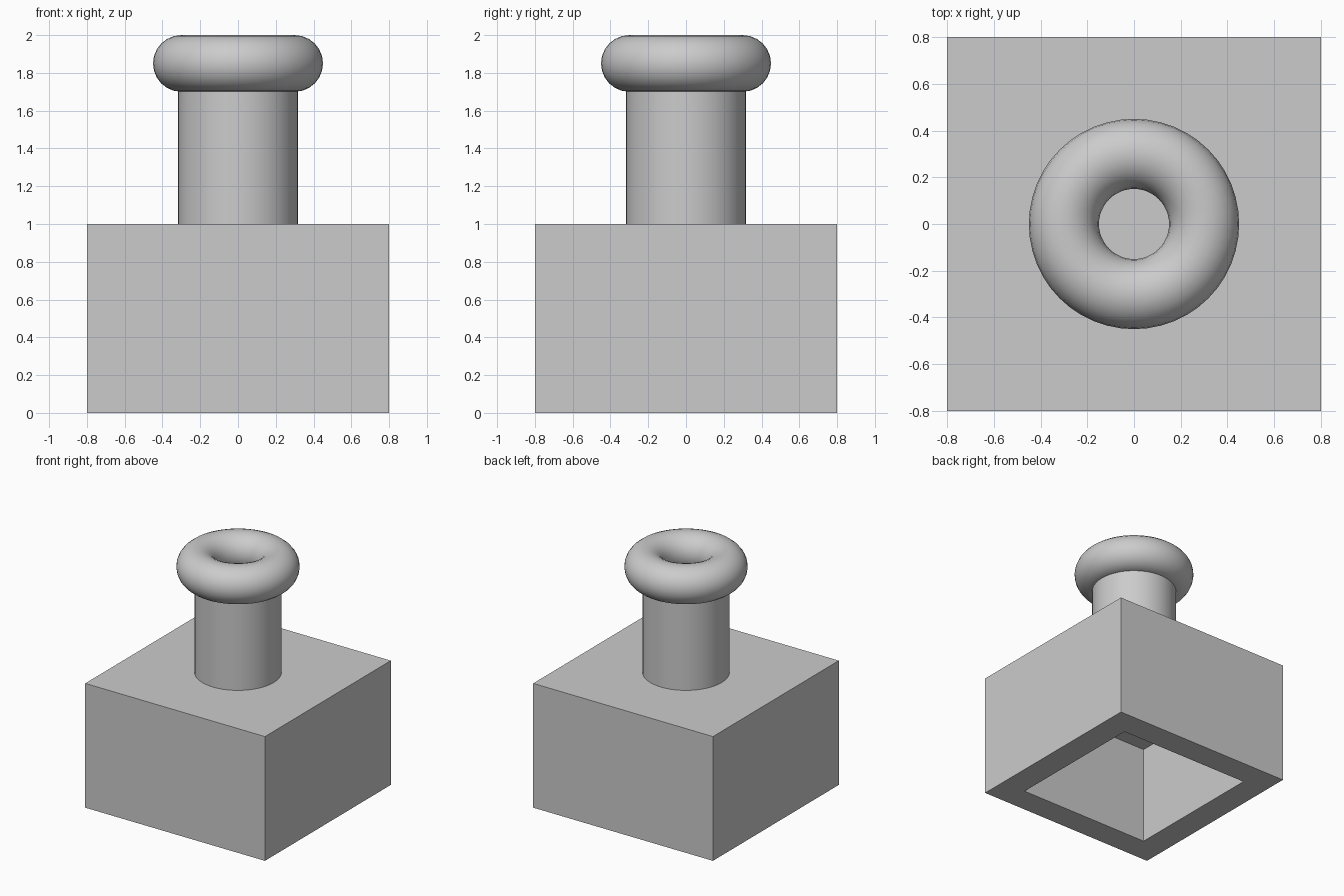
import bpy, bmesh, math
from mathutils import Matrix

cube = bpy.data.objects.get("Cube")
if cube:
    bpy.data.objects.remove(cube, do_unlink=True)

# Single plain grey
grey = bpy.data.materials.new("plain grey")
grey.use_nodes = True
colour = (0.6, 0.6, 0.6, 1.0)
grey.diffuse_color = colour
grey.node_tree.nodes["Principled BSDF"].inputs["Base Color"].default_value = colour


def finish(obj, name, smooth=False):
    obj.name = name
    obj.data.name = name
    obj.data.materials.append(grey)
    if smooth:
        bpy.ops.object.shade_smooth_by_angle(angle=math.radians(40))
    return obj


# Square base block, hollowed from underneath
WIDTH, HEIGHT = 1.6, 1.0
HOLE_WIDTH, HOLE_DEPTH = 1.0, 0.8
bm = bmesh.new()
bmesh.ops.create_cube(bm, size=1.0, matrix=Matrix.Translation((0, 0, HEIGHT / 2))
                      @ Matrix.Diagonal((WIDTH, WIDTH, HEIGHT, 1)))
bm.normal_update()
bottom = min(bm.faces, key=lambda f: f.calc_center_median().z)
bmesh.ops.inset_region(bm, faces=[bottom], thickness=(WIDTH - HOLE_WIDTH) / 2)
pit = bmesh.ops.extrude_discrete_faces(bm, faces=[bottom])["faces"][0]
bmesh.ops.translate(bm, verts=pit.verts, vec=(0, 0, HOLE_DEPTH))
bmesh.ops.recalc_face_normals(bm, faces=bm.faces)
mesh = bpy.data.meshes.new("base_block")
bm.to_mesh(mesh)
bm.free()
base = bpy.data.objects.new("base_block", mesh)
bpy.context.collection.objects.link(base)
finish(base, "base_block")

# Round neck, its top tucked inside the ring
NECK_TOP = 1.72
bpy.ops.mesh.primitive_cylinder_add(vertices=48, radius=0.318, depth=NECK_TOP - HEIGHT,
                                    location=(0, 0, (NECK_TOP + HEIGHT) / 2))
finish(bpy.context.object, "neck", smooth=True)

# Ring resting on the neck
bpy.ops.mesh.primitive_torus_add(major_radius=0.3, minor_radius=0.15,
                                 major_segments=48, minor_segments=24,
                                 location=(0, 0, 1.85))
finish(bpy.context.object, "top_ring", smooth=True)
